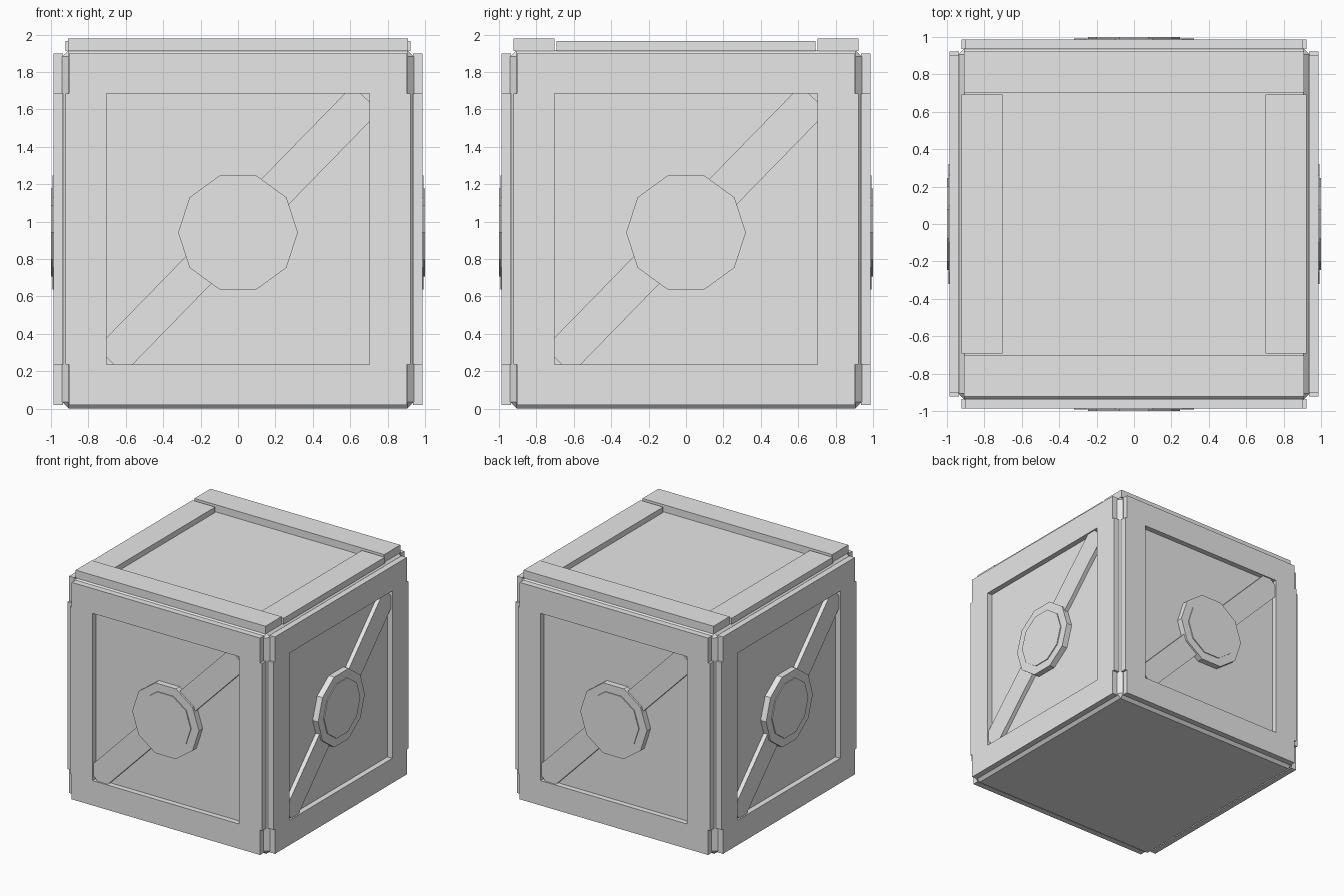
import bpy, bmesh, math
from mathutils import Matrix

if "Cube" in bpy.data.objects:
    bpy.data.objects.remove(bpy.data.objects["Cube"])

grey = bpy.data.materials.new("light_grey")
grey.diffuse_color = (0.8, 0.8, 0.8, 1)
grey.use_nodes = True
grey.node_tree.nodes["Principled BSDF"].inputs["Base Color"].default_value = grey.diffuse_color


def finish(name, bm, turn=0.0):
    """Turn the mesh about z and make it an object."""
    bmesh.ops.transform(bm, matrix=Matrix.Rotation(turn, 4, 'Z'), verts=bm.verts)
    bmesh.ops.recalc_face_normals(bm, faces=bm.faces)
    me = bpy.data.meshes.new(name)
    bm.to_mesh(me)
    bm.free()
    me.materials.append(grey)
    ob = bpy.data.objects.new(name, me)
    bpy.context.collection.objects.link(ob)
    return ob


def box(lo, hi):
    """Box between two corners."""
    bm = bmesh.new()
    size = [h - l for l, h in zip(lo, hi)]
    mid = [(h + l) / 2 for l, h in zip(lo, hi)]
    bmesh.ops.create_cube(bm, size=1, matrix=Matrix.Translation(mid) @ Matrix.Diagonal((*size, 1)))
    return bm


def side_frame(turn):
    """Window frame whose stiles stand slightly wider than its rails."""
    xs = [-0.922, -0.903, -0.703, 0.703, 0.903, 0.922]
    zs = [0.02, 0.235, 1.685, 1.90]
    bm = bmesh.new()
    grid = [[bm.verts.new((x, -0.935, z)) for z in zs] for x in xs]
    for i in range(5):
        for j in range(3):
            window = i == 2 and j == 1
            notch = i in (0, 4) and j != 1
            if not window and not notch:
                bm.faces.new((grid[i][j], grid[i + 1][j], grid[i + 1][j + 1], grid[i][j + 1]))
    bmesh.ops.delete(bm, geom=[v for v in bm.verts if not v.link_faces], context='VERTS')
    ext = bmesh.ops.extrude_face_region(bm, geom=bm.faces[:], use_keep_orig=True)
    new = [g for g in ext["geom"] if isinstance(g, bmesh.types.BMVert)]
    bmesh.ops.translate(bm, verts=new, vec=(0, -0.052, 0))
    finish("side_frame", bm, turn)


def disc(name, radius, front, turn):
    """Ten-sided plate with a corner pointing up."""
    bm = bmesh.new()
    depth = front - 0.93
    m = (Matrix.Translation((0, -0.93 - depth / 2, 0.942)) @ Matrix.Rotation(math.pi / 2, 4, 'X')
         @ Matrix.Rotation(math.pi / 2, 4, 'Z'))
    bmesh.ops.create_cone(bm, cap_ends=True, segments=10, radius1=radius, radius2=radius,
                          depth=depth, matrix=m)
    finish(name, bm, turn)


# Chamfered core
core = finish("core", box((-0.94, -0.94, 0), (0.94, 0.94, 1.918)))
bev = core.modifiers.new("chamfer", 'BEVEL')
bev.width = 0.035
bev.segments = 1

# Four identical sides: frame, diagonal brace, two-step hub
for k in range(4):
    turn = k * math.pi / 2
    side_frame(turn)
    brace = box((-0.98, -0.976, -0.1), (0.98, -0.93, 0.1))
    bmesh.ops.transform(brace, verts=brace.verts,
                        matrix=Matrix.Translation((0, 0, 0.957)) @ Matrix.Rotation(-math.radians(45.7), 4, 'Y'))
    finish("diagonal_brace", brace, turn)
    disc("hub_base", 0.32, 0.992, turn)
    disc("hub_cap", 0.247, 1.0, turn)

# Lid boards: taller long ones front and back, lower short ones between
for s in (0, math.pi):
    finish("lid_long_board", box((-0.91, -0.923, 1.912), (0.91, -0.703, 1.98)), s)
    finish("lid_short_board", box((0.703, -0.692, 1.912), (0.923, 0.692, 1.965)), s)
